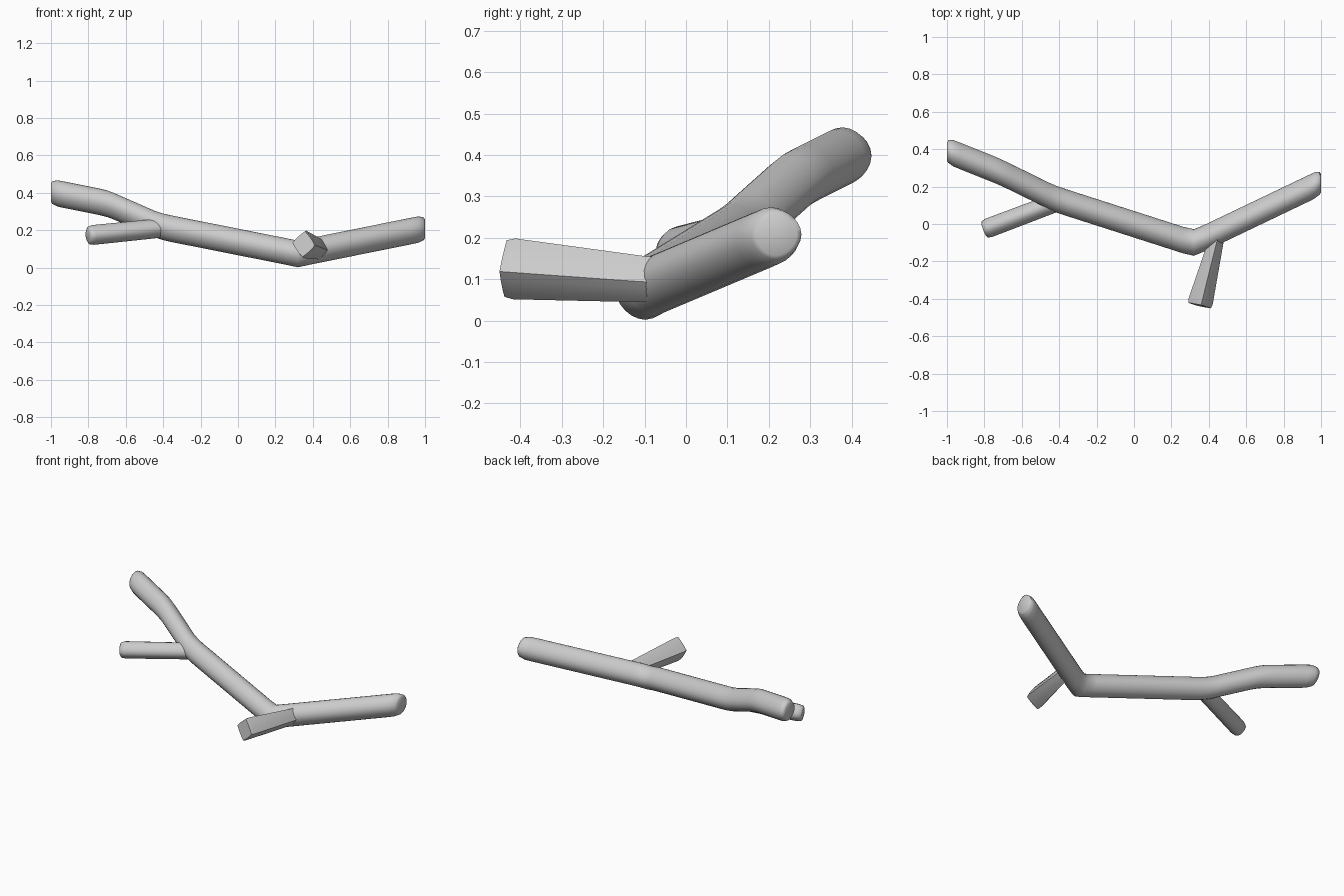
import bpy, bmesh, math
from mathutils import Vector

if "Cube" in bpy.data.objects:
    bpy.data.objects.remove(bpy.data.objects["Cube"])


def limb(name, path, u, v, power, sides, turn=0.0, angle=40):
    """Loft diamond-like rings along path; each entry is x, y, z, half width, half height."""
    u, v = Vector(u).normalized(), Vector(v).normalized()
    bm = bmesh.new()
    rings = []
    for x, y, z, a, b in path:
        ring = []
        for i in range(sides):
            t = 2 * math.pi * i / sides
            c, s = math.cos(t), math.sin(t)
            k = (abs(c) ** power + abs(s) ** power) ** (-1 / power)
            c, s = c * k, s * k
            p, q = (c * math.cos(turn) - s * math.sin(turn),
                    c * math.sin(turn) + s * math.cos(turn))
            ring.append(bm.verts.new(Vector((x, y, z)) + u * p * a + v * q * b))
        rings.append(ring)
    for r0, r1 in zip(rings, rings[1:]):
        for i in range(sides):
            j = (i + 1) % sides
            bm.faces.new((r0[i], r0[j], r1[j], r1[i]))
    bm.faces.new(rings[0])
    bm.faces.new(rings[-1])
    bmesh.ops.recalc_face_normals(bm, faces=bm.faces)
    me = bpy.data.meshes.new(name)
    bm.to_mesh(me)
    bm.free()
    ob = bpy.data.objects.new(name, me)
    bpy.context.collection.objects.link(ob)
    bpy.ops.object.select_all(action='DESELECT')
    ob.select_set(True)
    bpy.context.view_layer.objects.active = ob
    bpy.ops.object.shade_smooth_by_angle(angle=math.radians(angle))
    return ob


# Main branch: rings lie in the YZ plane, ends rounded over
R = 0.071
main = [
    (-1.00, .385, .402, .70), (-.992, .387, .401, .86), (-.965, .378, .397, .99),
    (-.93, .364, .39, 1), (-.74, .288, .352, 1), (-.70, .270, .342, 1),
    (-.66, .251, .327, 1), (-.45, .148, .235, 1), (-.41, .131, .221, 1),
    (-.36, .114, .209, 1), (.26, -.085, .086, 1), (.32, -.099, .073, 1),
    (.38, -.074, .086, 1), (.93, .189, .197, 1), (.965, .206, .204, .99),
    (.992, .218, .208, .86), (1.00, .218, .207, .70),
]
limb("main_branch", [(x, y, z, R * s, R * s) for x, y, z, s in main],
     (0, 1, 0), (0, 0, 1), 1.8, 24, angle=60)

# Thin twig on the left
d = Vector((-.37, -.14, -.038)).normalized()
u = d.cross(Vector((0, 0, 1))).normalized()
limb("left_twig",
     [(-.37, .133, .216, .050, .051), (-.775, -.02, .175, .052, .053),
      (-.797, -.029, .172, .047, .048), (-.803, -.031, .171, .036, .037)],
     u, u.cross(d), 1.6, 16, angle=50)

# Square-sided stub at the front, flaring to its cut end
d = Vector((-.08, -.335, .022)).normalized()
u = Vector((0, 0, 1)).cross(d).normalized()
limb("front_stub",
     [(.450, -.04, .098, .038, .054), (.437, -.10, .100, .041, .056),
      (.356, -.415, .125, .067, .074), (.351, -.436, .126, .062, .069)],
     u, d.cross(u), 1.12, 16, turn=math.radians(-6), angle=35)
